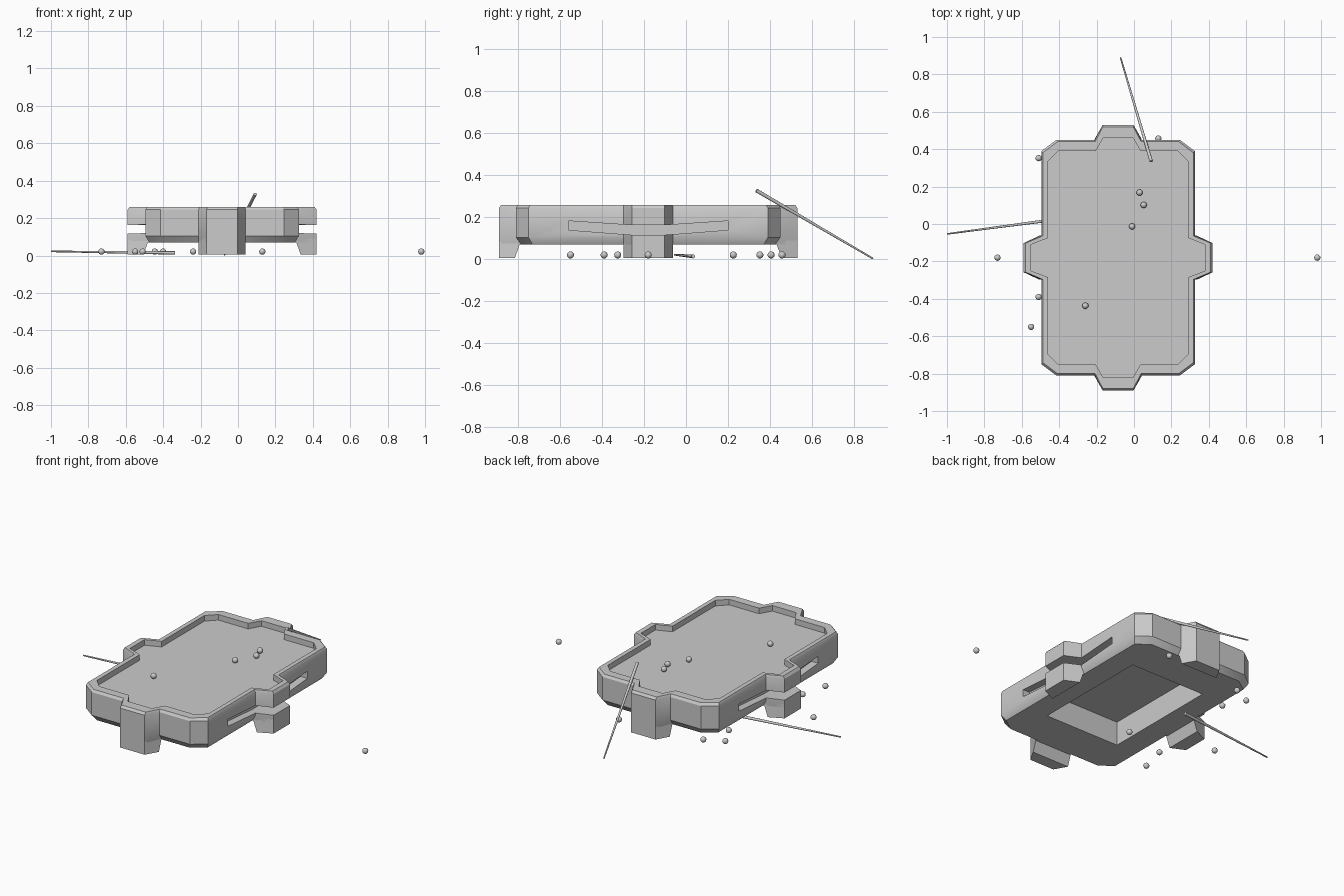
import bpy, bmesh, math
from mathutils import Vector

if "Cube" in bpy.data.objects:
    bpy.data.objects.remove(bpy.data.objects["Cube"])

CX, CY = -0.085, -0.18   # table centre


def finish(name, bm, angle=30):
    bmesh.ops.recalc_face_normals(bm, faces=bm.faces)
    me = bpy.data.meshes.new(name)
    bm.to_mesh(me)
    bm.free()
    ob = bpy.data.objects.new(name, me)
    bpy.context.collection.objects.link(ob)
    bpy.ops.object.select_all(action='DESELECT')
    ob.select_set(True)
    bpy.context.view_layer.objects.active = ob
    bpy.ops.object.shade_smooth_by_angle(angle=math.radians(angle))
    return ob


def loft(name, rings):
    """Closed solid through rings of 3D points, capped at both ends."""
    bm = bmesh.new()
    loops = [[bm.verts.new(p) for p in r] for r in rings]
    n = len(loops[0])
    for a, b in zip(loops, loops[1:]):
        for i in range(n):
            j = (i + 1) % n
            bm.faces.new((a[i], a[j], b[j], b[i]))
    bm.faces.new(loops[0])
    bm.faces.new(loops[-1])
    return finish(name, bm)


def ring(quarter, z):
    """Mirror a quarter outline into a full loop about the table centre."""
    half = quarter + [(-x, y) for x, y in reversed(quarter)]
    full = half + [(x, -y) for x, y in reversed(half)]
    return [(CX + x, CY + y, z) for x, y in full]


def cut(ob, cutter):
    m = ob.modifiers.new("cut", 'BOOLEAN')
    m.operation = 'DIFFERENCE'
    m.solver = 'EXACT'
    m.object = cutter
    bpy.context.view_layer.objects.active = ob
    bpy.ops.object.modifier_apply(modifier=m.name)
    bpy.data.objects.remove(cutter)


# Table body: outline with four tabs, raised rail and sunken bed
outer = [(.505, .078), (.41, .118), (.41, .57), (.33, .63), (.125, .63), (.0825, .71)]
under = [(.505, .078), (.39, .118), (.39, .55), (.31, .605), (.125, .605), (.0825, .71)]
inner = [(.465, .07), (.375, .105), (.375, .515), (.32, .57), (.12, .57), (.08, .64)]
lip = [(x * .98, y * .985) for x, y in outer]
body = loft("table_body", [ring(under, .07), ring(outer, .105), ring(outer, .245),
                           ring(lip, .26), ring(inner, .26), ring(inner, .226)])

# Hollow in the underside
cut(body, loft("hollow_cutter", [[(CX + sx * .25, CY + sy * .365, z) for sx, sy in
                                  ((1, 1), (-1, 1), (-1, -1), (1, -1))] for z in (.0, .215)]))

# Sloping ball channels on both long sides
slot = [(.38, .183), (.08, .163), (-.08, .163), (-.38, .183),
        (-.38, .14), (-.08, .117), (.08, .117), (.38, .14)]
for s in (1, -1):
    cut(body, loft("channel_cutter", [[(CX + s * x, CY + y, z) for y, z in slot]
                                      for x in (.365, .6)]))
bpy.ops.object.select_all(action='DESELECT')
body.select_set(True)
bpy.context.view_layer.objects.active = body
bpy.ops.object.shade_smooth_by_angle(angle=math.radians(30))


# Tapered legs under each tab: distance out, distance in (foot, top), widths
def leg(name, direction, out, foot, top, w_out, w_in):
    d = Vector(direction)
    t = Vector((-d.y, d.x, 0))
    c = Vector((CX, CY, 0))
    rings = []
    for z, inn in ((.006, foot), (.09, top)):
        rings.append([c + d * r + t * w + Vector((0, 0, z)) for r, w in
                      ((out, w_out), (out, -w_out), (inn, -w_in), (inn, w_in))])
    loft(name, rings)


for s, n in ((1, "right"), (-1, "left")):
    leg(n + "_leg", (s, 0, 0), .505, .42, .39, .078, .118)
for s, n in ((1, "back"), (-1, "front")):
    leg(n + "_leg", (0, s, 0), .71, .635, .605, .0825, .125)

# Balls on the bed and on the floor
on_bed = [(-.01, -.013), (.052, .102), (.03, .168), (-.26, -.437)]
on_floor = [(-.73, -.18), (-.55, -.55), (-.51, .352), (-.51, -.39), (.13, .457),
            (.98, -.18), (-.40, .405), (-.445, .225), (-.24, -.325)]
balls = [(x, y, .243) for x, y in on_bed] + [(x, y, .021) for x, y in on_floor]
for i, p in enumerate(balls):
    bm = bmesh.new()
    bmesh.ops.create_uvsphere(bm, u_segments=16, v_segments=10, radius=.0168)
    finish("ball_%d" % (i + 1), bm, 60).location = p


# Cue sticks: thin tip to thick butt
def cue(name, tip, butt):
    tip, butt = Vector(tip), Vector(butt)
    d = butt - tip
    bm = bmesh.new()
    bmesh.ops.create_cone(bm, cap_ends=True, segments=12, radius1=.004, radius2=.009,
                          depth=d.length)
    ob = finish(name, bm, 50)
    ob.location = (tip + butt) / 2
    ob.rotation_euler = d.to_track_quat('Z', 'Y').to_euler()


cue("leaning_cue", (-.072, .89, .004), (.092, .335, .328))
cue("floor_cue", (-1.0, -.053, .022), (-.338, .035, .014))
